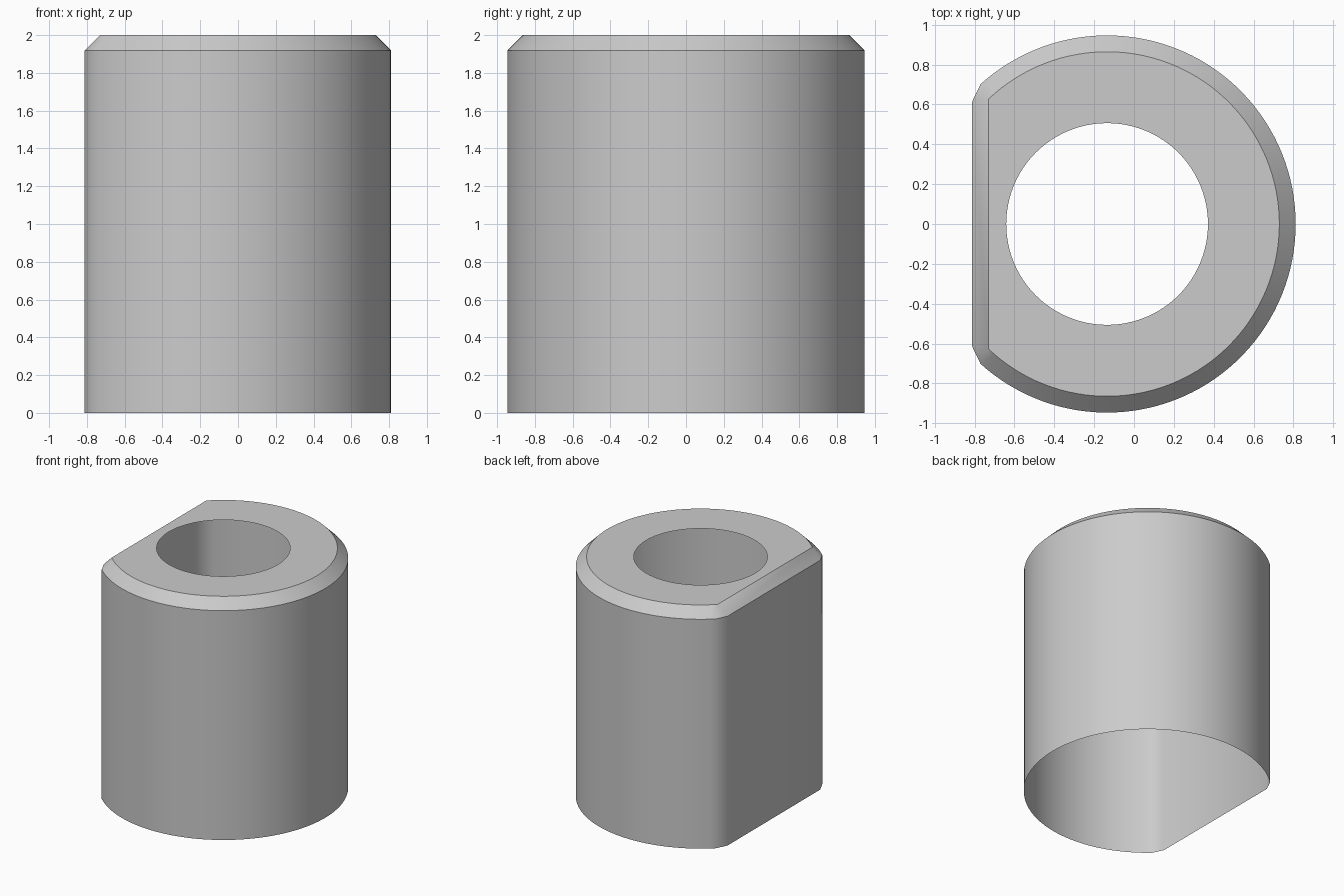
import bpy, bmesh
from math import cos, sin, acos, pi, radians

cube = bpy.data.objects.get("Cube")
if cube:
    bpy.data.objects.remove(cube, do_unlink=True)

CENTRE_X = -0.135
HEIGHT, BEVEL = 2.0, 0.082
RADIUS, HOLE_RADIUS = 0.946, 0.506
FLAT_X = -0.813
CORNER = (-0.77, 0.70)      # where the round wall meets the softened corner
FLAT_END = 0.612            # half width of the flat side
ARC_STEPS, HOLE_STEPS = 96, 96

mat = bpy.data.materials.new("plain grey")
mat.use_nodes = True
grey = (0.6, 0.6, 0.6, 1)
mat.diffuse_color = grey
mat.node_tree.nodes["Principled BSDF"].inputs["Base Color"].default_value = grey


def arc(radius, end_x):
    """Round part of a D outline, running from -y to +y and ending at end_x."""
    half = acos((end_x - CENTRE_X) / radius)
    angles = [half * (2 * i / ARC_STEPS - 1) for i in range(ARC_STEPS + 1)]
    return [(CENTRE_X + radius * cos(a), radius * sin(a)) for a in angles]


bm = bmesh.new()


def ring(points, z):
    return [bm.verts.new((x, y, z)) for x, y in points]


def skin(low, high):
    n = len(low)
    for i in range(n):
        j = (i + 1) % n
        bm.faces.new((low[i], low[j], high[j], high[i]))


# D outlines: the wall has cut corners, the top edge has sharp ones
outer = arc(RADIUS, CORNER[0]) + [(FLAT_X, FLAT_END), (FLAT_X, -FLAT_END)]
inner = arc(RADIUS - BEVEL, FLAT_X + BEVEL)
inner += [inner[-1], inner[0]]

# Open-bottomed wall and sloped rim
base = ring(outer, 0)
shoulder = ring(outer, HEIGHT - BEVEL)
rim = ring(inner, HEIGHT)
skin(base, shoulder)
skin(shoulder, rim)
bmesh.ops.remove_doubles(bm, verts=bm.verts[:], dist=0.0001)

# Top plate with a round hole
edges = [e for e in bm.edges if all(v.co.z > HEIGHT - 0.001 for v in e.verts)]
hole = ring([(CENTRE_X + HOLE_RADIUS * cos(2 * pi * i / HOLE_STEPS),
              HOLE_RADIUS * sin(2 * pi * i / HOLE_STEPS))
             for i in range(HOLE_STEPS)], HEIGHT)
edges += [bm.edges.new((hole[i - 1], hole[i])) for i in range(HOLE_STEPS)]
bmesh.ops.triangle_fill(bm, use_beauty=True, edges=edges, normal=(0, 0, 1))
bmesh.ops.recalc_face_normals(bm, faces=bm.faces[:])
top = max(bm.faces, key=lambda f: f.calc_center_median().z)
if top.normal.z < 0:
    bmesh.ops.reverse_faces(bm, faces=bm.faces[:])

mesh = bpy.data.meshes.new("flat_sided_cap")
bm.to_mesh(mesh)
bm.free()
mesh.materials.append(mat)
cap = bpy.data.objects.new("flat_sided_cap", mesh)
bpy.context.collection.objects.link(cap)

# Smooth walls with crisp rim edges
bpy.ops.object.select_all(action='DESELECT')
cap.select_set(True)
bpy.context.view_layer.objects.active = cap
bpy.ops.object.shade_smooth_by_angle(angle=radians(38))
